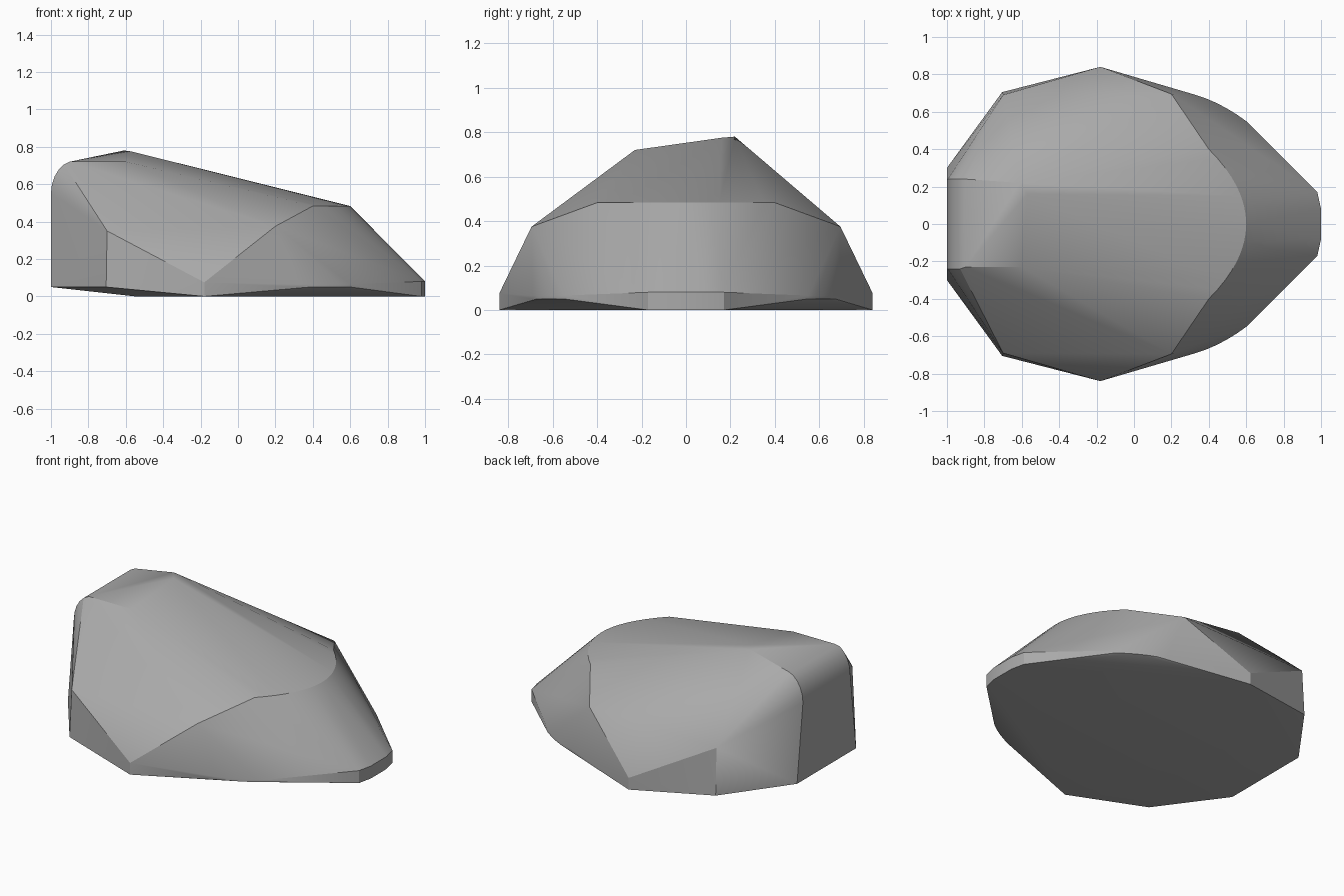
import bpy, bmesh, math

cube = bpy.data.objects.get("Cube")
if cube:
    bpy.data.objects.remove(cube, do_unlink=True)

stone = bpy.data.materials.new("grey_stone")
stone.use_nodes = True
colour = (0.4, 0.4, 0.4, 1)
stone.diffuse_color = colour
stone.node_tree.nodes["Principled BSDF"].inputs["Base Color"].default_value = colour

# Crown: lower front edge and a raised back peak
points = [(-0.9, -0.23, 0.72), (-0.6, -0.23, 0.72), (-0.9, 0.24, 0.72),
          (-0.61, 0.22, 0.78), (-0.57, 0.16, 0.775)]

# Corners shared by both sides
half = [
    (-1, 0.3, 0.05), (-0.55, 0.3, 0),                      # tail base
    (-0.705, 0.705, 0.05), (-0.7, 0.69, 0.35),             # rear shoulder
    (-0.18, 0.84, 0), (-0.18, 0.84, 0.075),                # widest corner
    (0.2, 0.695, 0.375),                                   # side knuckle
    (0.98, 0.17, 0), (0.98, 0.17, 0.08),                   # nose corner
    (1, 0.08, 0), (1, 0.08, 0.08),
]

# Rounded upper tail edge
for i in range(5):
    a = math.radians(15 * i)
    half.append((-0.86 - 0.14 * math.cos(a), 0.24, 0.55 + 0.18 * math.sin(a)))

# Curved brow above the nose
for i in range(9):
    y = 0.05 * i
    half.append((0.6 - 1.25 * y * y, y, 0.483))

# Curved lower flank, between the side and the nose
for i in range(6):
    t = i / 5
    x = 0.33 + 0.27 * t
    y = 0.69 - 0.08 * t - 0.06 * t * t
    half += [(x, y, 0.05), (x, y, 0.065)]

for x, y, z in half:
    points += [(x, y, z), (x, -y, z)]

# Wrap the corners in one solid
bm = bmesh.new()
for p in points:
    bm.verts.new(p)
bmesh.ops.remove_doubles(bm, verts=bm.verts, dist=0.002)
hull = bmesh.ops.convex_hull(bm, input=bm.verts)
loose = [v for v in bm.verts if not v.link_faces]
bmesh.ops.delete(bm, geom=loose, context="VERTS")
bmesh.ops.dissolve_limit(bm, angle_limit=math.radians(0.5),
                         verts=bm.verts, edges=bm.edges)
bmesh.ops.recalc_face_normals(bm, faces=bm.faces)

mesh = bpy.data.meshes.new("boulder")
bm.to_mesh(mesh)
bm.free()
mesh.materials.append(stone)
boulder = bpy.data.objects.new("boulder", mesh)
bpy.context.collection.objects.link(boulder)

bpy.ops.object.select_all(action="DESELECT")
boulder.select_set(True)
bpy.context.view_layer.objects.active = boulder
bpy.ops.object.shade_smooth_by_angle(angle=math.radians(25))
